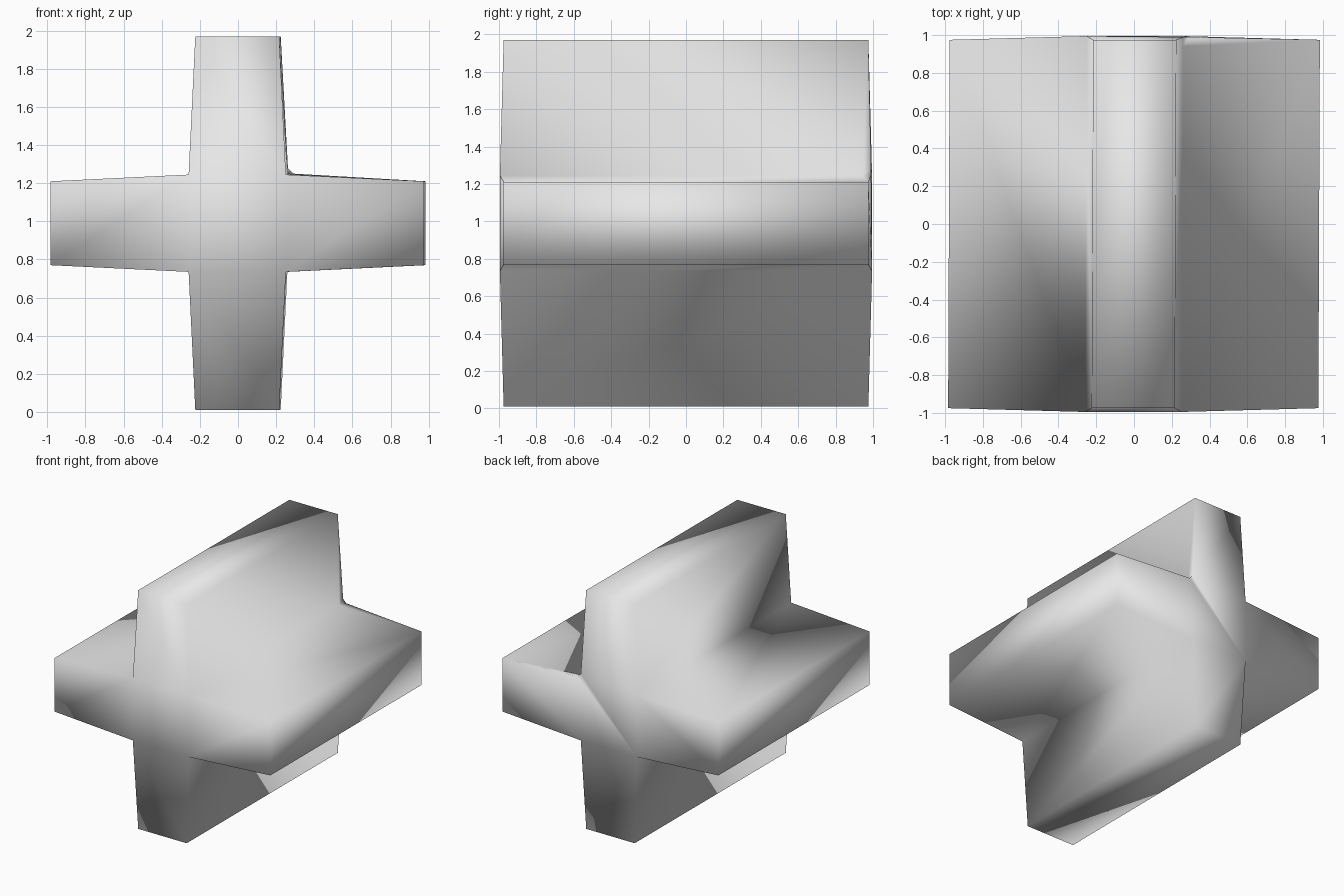
import bpy, bmesh

cube = bpy.data.objects.get("Cube")
if cube:
    bpy.data.objects.remove(cube, do_unlink=True)

grey = bpy.data.materials.new("light_grey")
grey.use_nodes = True
colour = (0.8, 0.8, 0.8, 1.0)
grey.diffuse_color = colour
grey.node_tree.nodes["Principled BSDF"].inputs["Base Color"].default_value = colour

# Cross outline seen from the front: notch, then the two tip corners, per arm
MID = 0.99
TIP, TIP_HALF, NOTCH = 0.98, 0.22, 0.255


def outline(y_notch, y_tip, shift):
    """Twelve corners, each arm a quarter turn from the last."""
    points = []
    for c, s in ((1, 0), (0, 1), (-1, 0), (0, -1)):
        for u, v, y in ((NOTCH, -NOTCH, y_notch), (TIP, -TIP_HALF, y_tip),
                        (TIP, TIP_HALF, y_tip)):
            points.append((u * c - v * s + shift, y, MID + u * s + v * c))
    return points


bm = bmesh.new()
front = [bm.verts.new(p) for p in outline(-0.995, -0.975, -0.004)]
back = [bm.verts.new(p) for p in outline(0.995, 0.975, 0.004)]

# Small filled corner at the rear of one upper notch
root = back[3]
root.co = (0.26, 0.94, 1.245)
upper = bm.verts.new((0.262, 0.99, 1.28))
lower = bm.verts.new((0.29, 0.99, 1.25))
bm.faces.new((root, upper, lower))

# Long sides of the arms
for i in range(12):
    j = (i + 1) % 12
    loop = [front[i], front[j], back[j], back[i]]
    if i == 2:
        loop.insert(3, lower)
    elif i == 3:
        loop.insert(3, upper)
    bm.faces.new(loop)

# End caps: a centre panel and four arm panels
for ring, low, high in ((front, front[3], front[3]), (back, lower, upper)):
    centre = [ring[0], low, high, ring[6], ring[9]]
    bm.faces.new(list(dict.fromkeys(centre)))
    bm.faces.new((ring[0], ring[1], ring[2], low))
    bm.faces.new((high, ring[4], ring[5], ring[6]))
    for k in (6, 9):
        bm.faces.new((ring[k], ring[k + 1], ring[k + 2], ring[(k + 3) % 12]))

bmesh.ops.recalc_face_normals(bm, faces=bm.faces)
for face in bm.faces:
    face.smooth = True

mesh = bpy.data.meshes.new("cross_block")
bm.to_mesh(mesh)
bm.free()
mesh.materials.append(grey)
block = bpy.data.objects.new("cross_block", mesh)
bpy.context.collection.objects.link(block)
